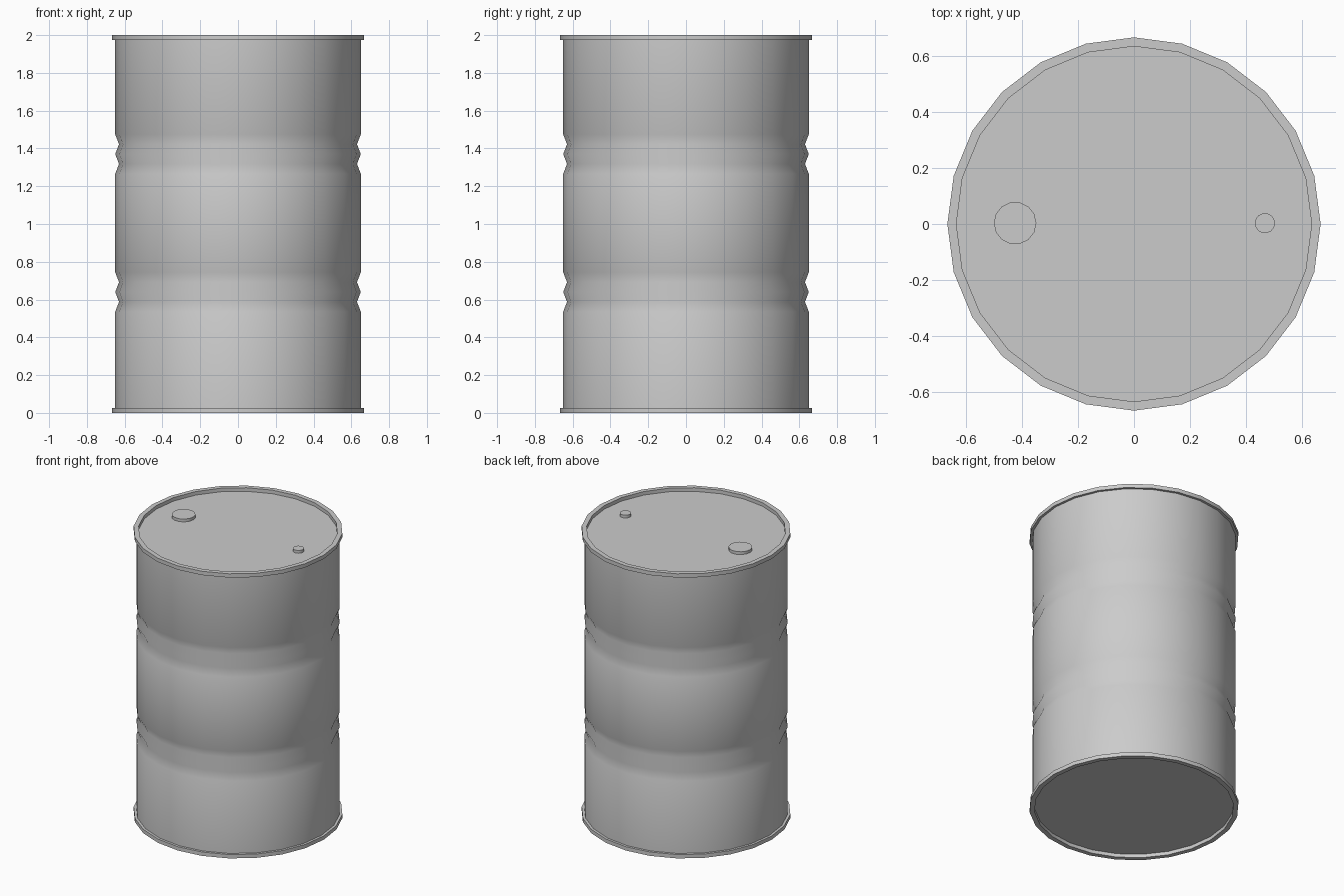
import bpy, bmesh, math

cube = bpy.data.objects.get("Cube")
if cube:
    bpy.data.objects.remove(cube)

steel = bpy.data.materials.new("grey_steel")
steel.use_nodes = True
GREY = (0.6, 0.6, 0.6, 1)
steel.diffuse_color = GREY
steel.node_tree.nodes["Principled BSDF"].inputs["Base Color"].default_value = GREY


def lathe(name, profile, sides, centre=(0, 0), angle=50):
    """Turn (radius, z) points around an upright axis and close both ends."""
    bm = bmesh.new()
    rings = []
    for r, z in profile:
        turn = [2 * math.pi * i / sides for i in range(sides)]
        rings.append([bm.verts.new((r * math.cos(t), r * math.sin(t), z)) for t in turn])
    for low, high in zip(rings, rings[1:]):
        for i in range(sides):
            j = (i + 1) % sides
            bm.faces.new((low[i], low[j], high[j], high[i]))
    bm.faces.new(rings[0][::-1])
    bm.faces.new(rings[-1])
    mesh = bpy.data.meshes.new(name)
    bm.to_mesh(mesh)
    bm.free()
    mesh.materials.append(steel)
    obj = bpy.data.objects.new(name, mesh)
    obj.location = (*centre, 0)
    bpy.context.collection.objects.link(obj)
    bpy.ops.object.select_all(action="DESELECT")
    obj.select_set(True)
    bpy.context.view_layer.objects.active = obj
    bpy.ops.object.shade_smooth_by_angle(angle=math.radians(angle))
    return obj


# Drum shell: recessed base, bottom rim, two double grooves, top rim, recessed lid
WALL, GROOVE, RIM, INNER = 0.65, 0.63, 0.667, 0.635
profile = [(INNER, 0.025), (INNER, 0), (RIM, 0), (RIM, 0.027), (WALL, 0.027)]
for mid in (0.64, 1.37):
    for k, r in enumerate((WALL, GROOVE, WALL, GROOVE, WALL)):
        profile.append((r, mid + (k - 2) * 0.052))
profile += [(WALL, 1.973), (RIM, 1.973), (RIM, 2), (INNER, 2), (INNER, 1.975)]
lathe("drum_shell", profile, 24)

# Bung caps on the lid
for name, x, r in (("large_bung_cap", -0.425, 0.076), ("small_bung_cap", 0.468, 0.036)):
    lathe(name, [(r, 1.97), (r, 1.995)], 14, (x, 0.003))
